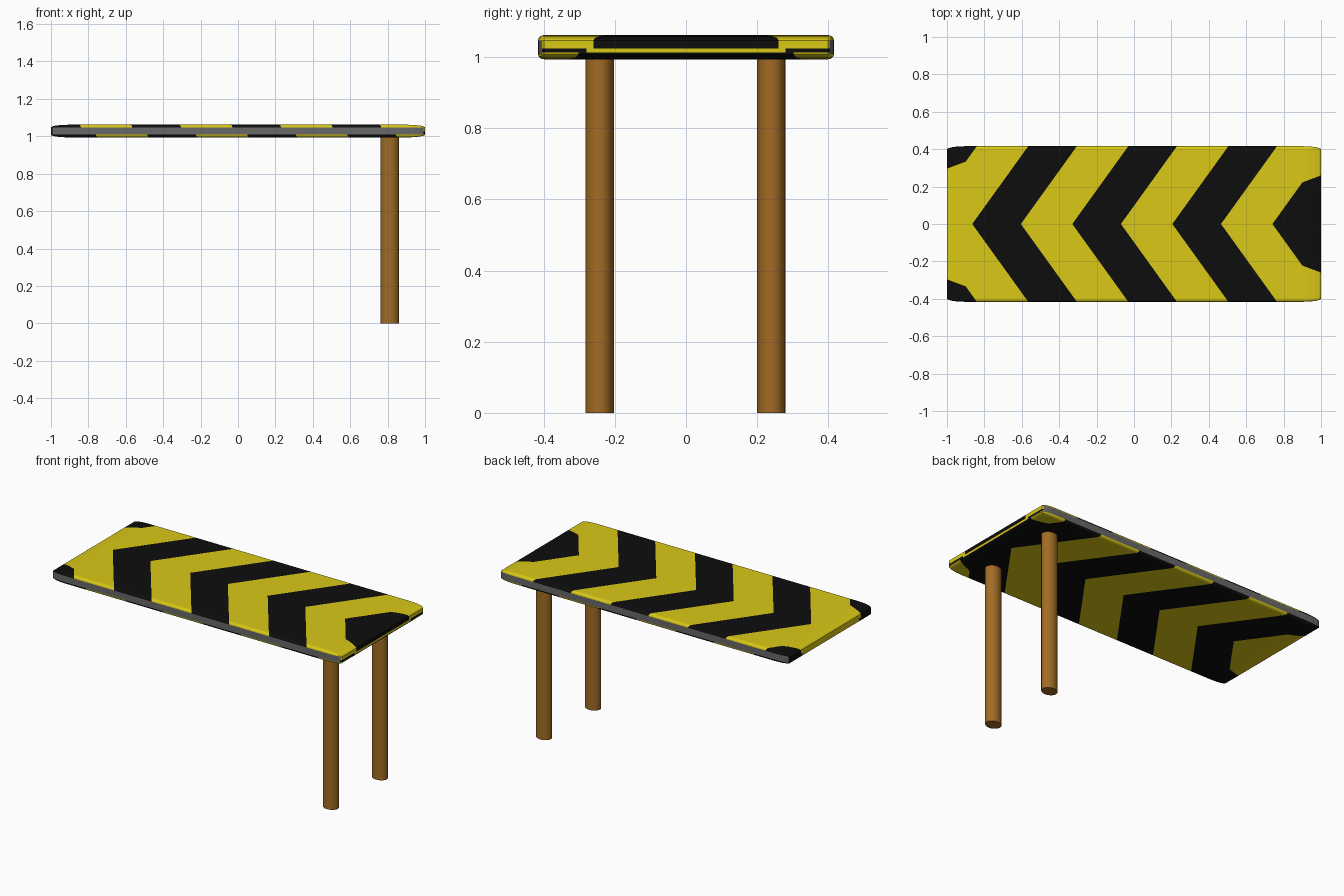
import bpy, bmesh, math
from mathutils import Vector, Matrix

if "Cube" in bpy.data.objects:
    bpy.data.objects.remove(bpy.data.objects["Cube"])


def material(name, rgb):
    m = bpy.data.materials.new(name)
    m.diffuse_color = (*rgb, 1)
    m.use_nodes = True
    m.node_tree.nodes["Principled BSDF"].inputs["Base Color"].default_value = m.diffuse_color
    return m


YELLOW = material("warning yellow", (0.70, 0.58, 0.008))
BLACK = material("black paint", (0.004, 0.004, 0.004))
GREY = material("grey edge", (0.14, 0.14, 0.14))
WOOD = material("brown wood", (0.36, 0.15, 0.018))

# Board half sizes, rounding radii per axis and centre height
HALF = (1.0, 0.416, 0.034)
ROUND = (0.1, 0.017, 0.0145)
MID_Z = 1.028
STRIP = (1.013, 1.025)          # thin band on the end faces
FLAT_X = HALF[0] - ROUND[0]
SLOPE, PERIOD, WIDTH, SQUEEZE = 0.72, 0.535, 0.26, 0.27
PHASE = {1: -0.865, -1: -0.72}  # first stripe on top and underside


def sign(v):
    return 1 if v >= 0 else -1


def is_black(c):
    """Chevron rule; stripes are squeezed over the rounded ends."""
    if STRIP[0] < c.z < STRIP[1]:
        return abs(c.y) > 0.28
    side = 1 if c.z > STRIP[1] else -1
    x = c.x
    if abs(x) > FLAT_X:
        x = sign(x) * (FLAT_X + (abs(x) - FLAT_X) * SQUEEZE)
    f = x - side * SLOPE * abs(c.y)
    return ((f - PHASE[side]) % PERIOD) < WIDTH


def cut(bm, co, no, keep=lambda c: True):
    """Slice the faces whose centre passes the test."""
    faces = [f for f in bm.faces if keep(f.calc_center_median())]
    geom = set(faces)
    for f in faces:
        geom.update(f.edges)
        geom.update(f.verts)
    if geom:
        bmesh.ops.bisect_plane(bm, geom=list(geom), dist=1e-5, plane_co=co, plane_no=no)


# Board: evenly bevelled block, then stretched so the rounding is wider along x
bm = bmesh.new()
bmesh.ops.create_cube(bm, size=2)
bmesh.ops.scale(bm, vec=[h / r for h, r in zip(HALF, ROUND)], verts=bm.verts)
bmesh.ops.bevel(bm, geom=bm.edges[:], offset=1, segments=4, profile=0.5, affect='EDGES')
bmesh.ops.scale(bm, vec=ROUND, verts=bm.verts)
bmesh.ops.translate(bm, vec=(0, 0, MID_Z), verts=bm.verts)

# Cut regions, then the chevron outlines inside each region
cut(bm, (0, 0, 0), (0, 1, 0))
for z in STRIP:
    cut(bm, (0, 0, z), (0, 0, 1), lambda c: abs(c.x) > FLAT_X)
for y in (-0.28, 0.28):
    cut(bm, (0, y, 0), (0, 1, 0), lambda c: STRIP[0] < c.z < STRIP[1] and abs(c.x) > 0.99)
for side in (1, -1):
    for half in (1, -1):
        for zone in (-1, 0, 1):
            k = SQUEEZE if zone else 1.0
            offset = zone * FLAT_X * (1 - SQUEEZE)

            def inside(c):
                z_ok = c.z > 1.046 if side > 0 else c.z < 1.0135
                if abs(c.x) > FLAT_X:
                    z_ok = c.z > STRIP[1] if side > 0 else c.z < STRIP[0]
                here = sign(c.x) if abs(c.x) > FLAT_X else 0
                return z_ok and sign(c.y) == half and here == zone

            for i in range(-3, 6):
                for edge in (0, WIDTH):
                    level = PHASE[side] + i * PERIOD + edge
                    # k*x + offset - side*SLOPE*|y| = level
                    cut(bm, ((level - offset) / k, 0, MID_Z),
                        Vector((k, -side * SLOPE * half, 0)).normalized(), inside)

for f in bm.faces:
    c = f.calc_center_median()
    if abs(c.y) > 0.403 and abs(c.z - MID_Z) < HALF[2] - ROUND[2]:
        f.material_index = 2
    else:
        f.material_index = 1 if is_black(c) else 0
    f.smooth = False
bmesh.ops.recalc_face_normals(bm, faces=bm.faces)
mesh = bpy.data.meshes.new("striped_board")
bm.to_mesh(mesh)
bm.free()
for m in (YELLOW, BLACK, GREY):
    mesh.materials.append(m)
bpy.context.collection.objects.link(bpy.data.objects.new("striped_board", mesh))

# Two oval posts under one end
for name, y in (("front_leg", -0.243), ("back_leg", 0.24)):
    bpy.ops.mesh.primitive_cylinder_add(vertices=20, radius=1, depth=1, location=(0.812, y, 0.5))
    leg = bpy.context.object
    leg.name = name
    leg.scale = (0.049, 0.04, 1.0)
    bpy.ops.object.transform_apply(location=False, rotation=False, scale=True)
    leg.data.materials.append(WOOD)
    bpy.ops.object.shade_smooth_by_angle(angle=math.radians(35))
